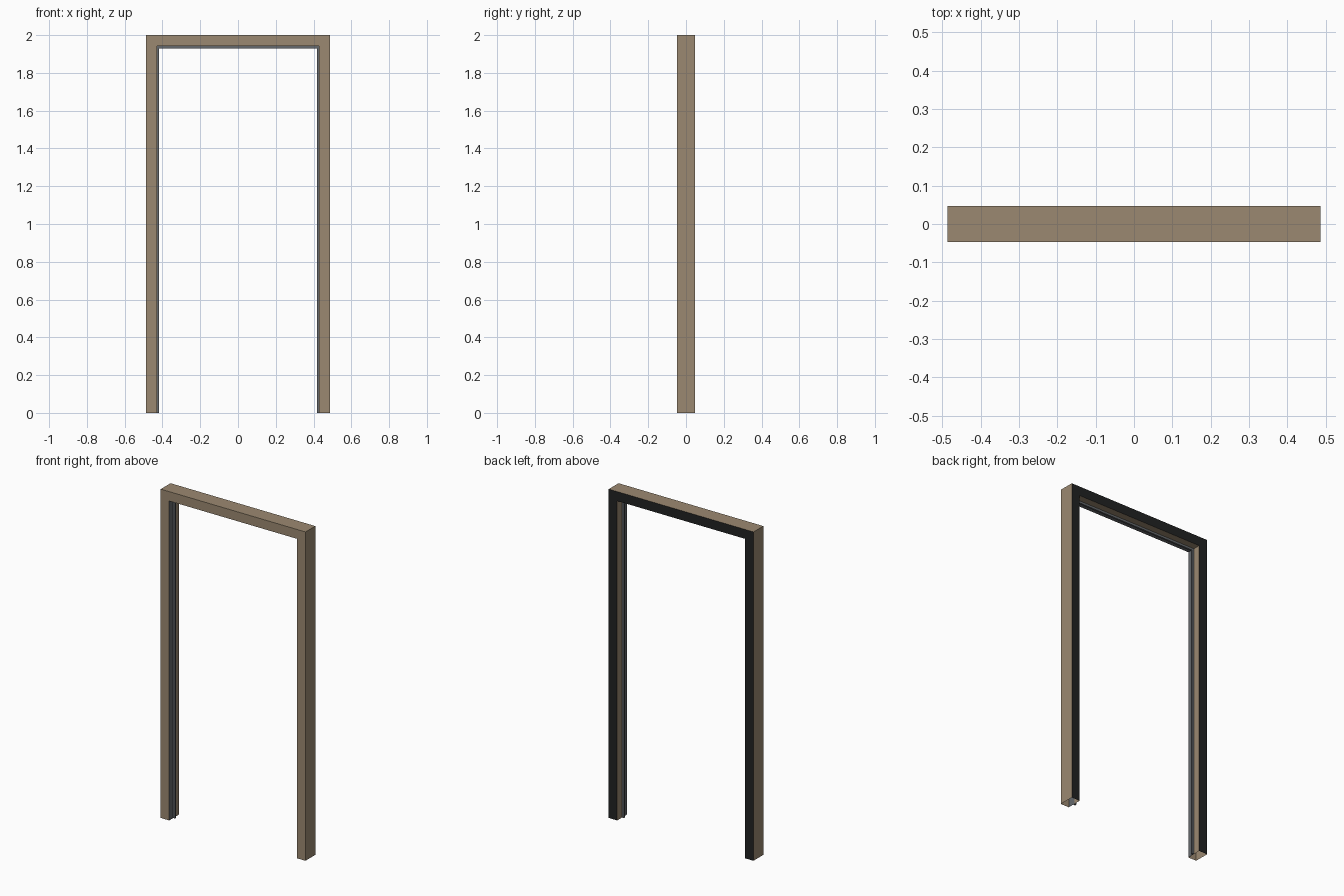
import bpy, bmesh

if "Cube" in bpy.data.objects:
    bpy.data.objects.remove(bpy.data.objects["Cube"])

W, H = 0.487, 2.0               # half width and height of the frame
FRONT, BACK = -0.047, 0.047     # depth limits
T = 0.057                       # face width of the frame members
STOP = 0.013                    # how far the door stop protrudes


def material(name, rgb):
    m = bpy.data.materials.new(name)
    m.diffuse_color = (*rgb, 1)
    m.use_nodes = True
    m.node_tree.nodes["Principled BSDF"].inputs["Base Color"].default_value = m.diffuse_color
    return m


brown = material("brown_paint", (0.33, 0.25, 0.165))
grey = material("grey_lining", (0.13, 0.14, 0.15))
black = material("black_backing", (0.015, 0.016, 0.016))
MATS = [brown, grey, black]


def sweep(name, section, mats, ends, place, cap_start, cap_end):
    """Extrude a (depth inward, y) section between two positions."""
    bm = bmesh.new()
    rings = [[bm.verts.new(place(d, y, s)) for d, y in section] for s in ends]
    n = len(section)
    for i in range(n):
        j = (i + 1) % n
        f = bm.faces.new((rings[0][i], rings[0][j], rings[1][j], rings[1][i]))
        f.material_index = mats[i]
    for ring, cap in zip(rings, (cap_start, cap_end)):
        if cap:
            bm.faces.new(ring).material_index = mats[0]
    bmesh.ops.recalc_face_normals(bm, faces=bm.faces)
    # an open shell may be oriented inward: test its outer face
    bm.faces.ensure_lookup_table()
    centre = sum((v.co for v in bm.verts), bm.verts[:][0].co * 0) / len(bm.verts)
    f = bm.faces[0]
    if f.normal.dot(f.calc_center_median() - centre) < 0:
        bmesh.ops.reverse_faces(bm, faces=bm.faces)
    mesh = bpy.data.meshes.new(name)
    bm.to_mesh(mesh)
    bm.free()
    for m in MATS:
        mesh.materials.append(m)
    obj = bpy.data.objects.new(name, mesh)
    bpy.context.collection.objects.link(obj)


# Member section: brown outside, black back, inner face brown then grey
member = [(0, FRONT), (0, BACK), (T, BACK), (T, -0.004), (T, FRONT)]
member_mats = [0, 2, 0, 1, 0]
# Small door stop on the inner face
stop = [(T, -0.009), (T, 0.002), (T + STOP, 0.002), (T + STOP, -0.009)]
stop_mats = [1, 1, 1, 1]

# Side jambs and their stops, mirrored left and right
for side, label in ((-1, "left"), (1, "right")):
    def upright(d, y, s, side=side):
        return (side * (W - d), y, s)
    sweep(label + "_jamb", member, member_mats, (0, H), upright, False, True)
    sweep(label + "_door_stop", stop, stop_mats, (0, H - T), upright, True, True)


# Header between the jambs, and its stop
def across(d, y, s):
    return (s, y, H - d)


sweep("header", member, member_mats, (-W + T, W - T), across, False, False)
inner = W - T - STOP
sweep("header_door_stop", stop, stop_mats, (-inner, inner), across, True, True)
